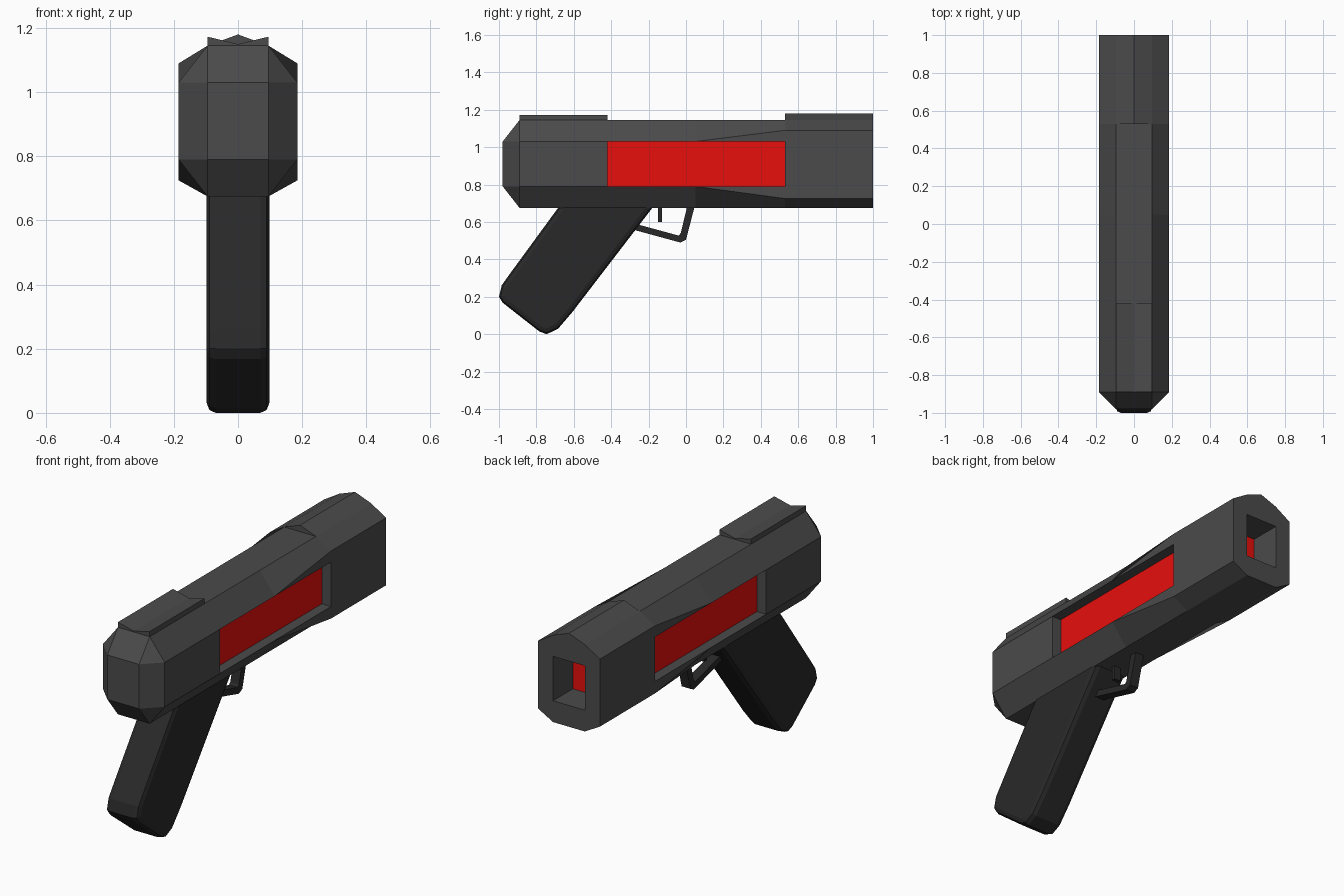
import bpy, bmesh

if "Cube" in bpy.data.objects:
    bpy.data.objects.remove(bpy.data.objects["Cube"])


def material(name, rgb):
    m = bpy.data.materials.new(name)
    m.diffuse_color = (*rgb, 1)
    m.use_nodes = True
    m.node_tree.nodes["Principled BSDF"].inputs["Base Color"].default_value = m.diffuse_color
    return m


GREY = material("dark_grey", (0.07, 0.07, 0.07))
BLACK = material("grip_black", (0.022, 0.022, 0.022))
RED = material("red", (0.8, 0.005, 0.004))


def finish(bm, name, mat):
    bmesh.ops.remove_doubles(bm, verts=bm.verts, dist=1e-4)
    bmesh.ops.dissolve_degenerate(bm, edges=bm.edges, dist=1e-4)
    bmesh.ops.recalc_face_normals(bm, faces=bm.faces)
    me = bpy.data.meshes.new(name)
    bm.to_mesh(me)
    bm.free()
    ob = bpy.data.objects.new(name, me)
    bpy.context.collection.objects.link(ob)
    if mat:
        me.materials.append(mat)
    return ob


def loft(name, rings, mat, bevel=0):
    """Skin equal-length closed rings of points, capping both ends."""
    bm = bmesh.new()
    vs = [[bm.verts.new(p) for p in r] for r in rings]
    n = len(vs[0])
    caps = [bm.faces.new(vs[0]), bm.faces.new(vs[-1])]
    for a, b in zip(vs, vs[1:]):
        for i in range(n):
            j = (i + 1) % n
            bm.faces.new((a[i], a[j], b[j], b[i]))
    if bevel:
        bmesh.ops.recalc_face_normals(bm, faces=bm.faces)
        rim = list({e for f in caps for e in f.edges})
        bmesh.ops.bevel(bm, geom=rim, offset=bevel, segments=2, profile=0.5,
                        affect='EDGES', clamp_overlap=True)
    return finish(bm, name, mat)


def side_plate(name, profile, half, mat, bevel=0):
    """Extrude a (y, z) profile across x."""
    return loft(name, [[(x, y, z) for y, z in profile] for x in (-half, half)], mat, bevel)


def bar(name, profile, y0, y1, mat):
    """Extrude an (x, z) profile along y."""
    return loft(name, [[(x, y, z) for x, z in profile] for y in (y0, y1)], mat)


def box(name, half, y0, y1, z0, z1, mat=None):
    return side_plate(name, [(y0, z0), (y1, z0), (y1, z1), (y0, z1)], half, mat)


def section(y, w, top, upper, lower, bottom):
    """Eight-sided body ring, mirrored in x."""
    right = [(0.095, top), (w, upper), (w, lower), (0.095, bottom)]
    return [(x, y, z) for x, z in right] + [(-x, y, z) for x, z in reversed(right)]


# Body: chamfered rear, straight middle, flared muzzle
body = loft("body", [
    section(-0.98, 0.095, 1.03, 1.03, 0.79, 0.79),
    section(-0.89, 0.185, 1.145, 1.03, 0.79, 0.675),
    section(0.05, 0.185, 1.145, 1.03, 0.79, 0.675),
    section(0.53, 0.185, 1.145, 1.09, 0.725, 0.675),
    section(1.0, 0.185, 1.145, 1.09, 0.725, 0.675)], GREY)

# Side windows and muzzle bore
for cutter in (box("window_cutter", 0.4, -0.42, 0.53, 0.79, 1.03),
               box("bore_cutter", 0.095, 0.4, 1.2, 0.79, 1.03)):
    cutter.hide_render = True
    mod = body.modifiers.new(cutter.name, 'BOOLEAN')
    mod.operation, mod.solver, mod.object = 'DIFFERENCE', 'EXACT', cutter
    bpy.context.view_layer.objects.active = body
    bpy.ops.object.modifier_apply(modifier=mod.name)
    bpy.data.objects.remove(cutter)

# Red core behind the windows and at the bottom of the bore
box("red_core", 0.13, -0.43, 0.54, 0.785, 1.035, RED)
box("red_core_nose", 0.1, 0.5, 0.83, 0.785, 1.035, RED)

# Sights: notched at the rear, ridged at the muzzle
bar("rear_sight", [(-0.095, 1.14), (0.095, 1.14), (0.095, 1.173), (0, 1.15), (-0.095, 1.173)],
    -0.89, -0.42, GREY)
bar("front_sight", [(-0.095, 1.145), (0.095, 1.145), (0, 1.18)], 0.53, 1.0, GREY)

# Slanted grip with rounded rims
side_plate("grip", [
    (-0.65, 0.72), (-0.684, 0.675), (-0.94, 0.325), (-0.985, 0.262), (-1.0, 0.2),
    (-0.98, 0.168), (-0.785, 0.015), (-0.745, 0.0), (-0.685, 0.028), (-0.61, 0.115),
    (-0.257, 0.575), (-0.18, 0.675), (-0.146, 0.72)], 0.0975, BLACK, bevel=0.033)

# Trigger guard and trigger
side_plate("trigger_guard", [
    (0.048, 0.69), (0.0, 0.505), (-0.03, 0.49), (-0.28, 0.558),
    (-0.27, 0.59), (-0.04, 0.527), (-0.028, 0.54), (0.008, 0.69)], 0.026, BLACK)
box("trigger", 0.02, -0.15, -0.128, 0.6, 0.69, BLACK)
